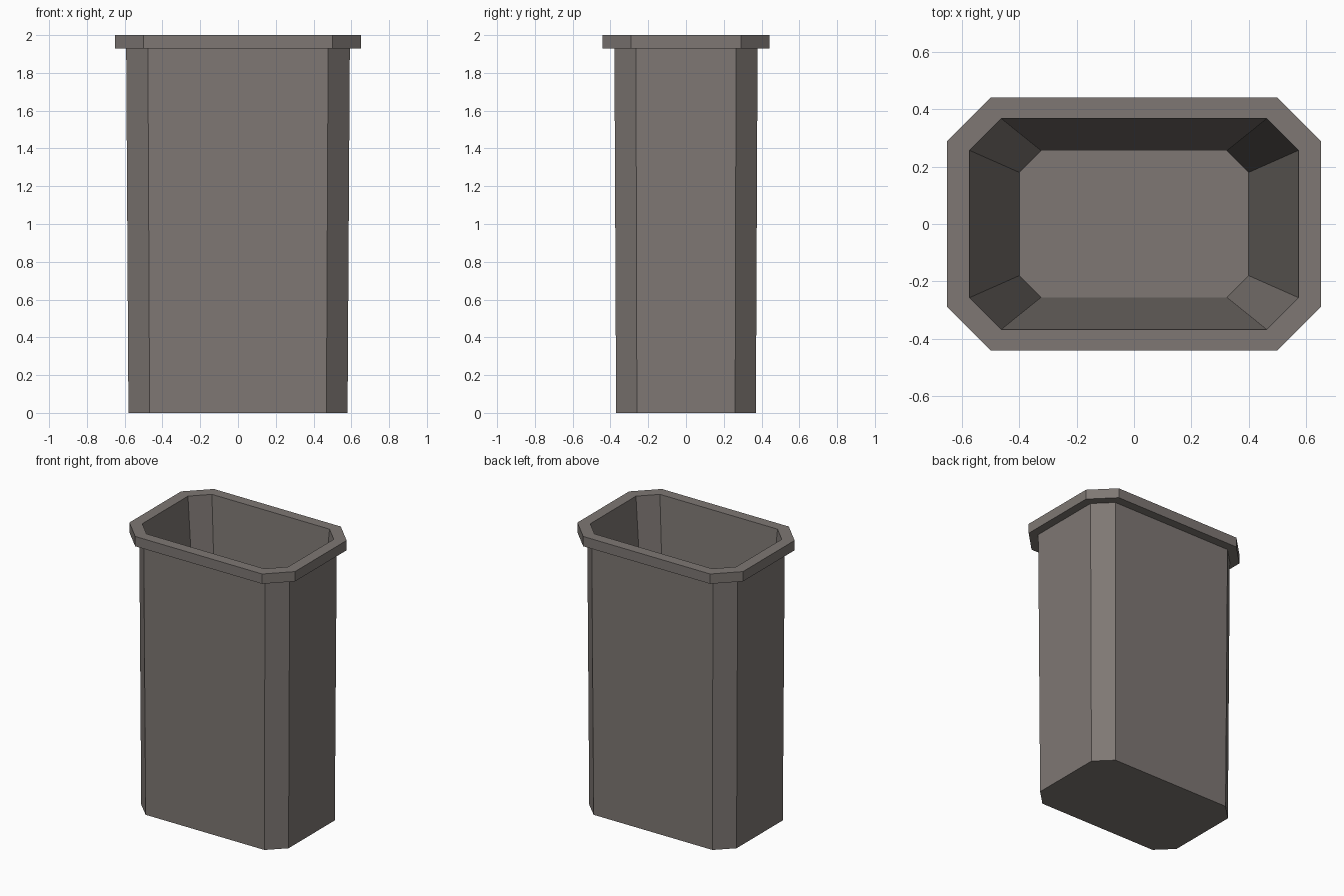
import bpy, bmesh

if "Cube" in bpy.data.objects:
    bpy.data.objects.remove(bpy.data.objects["Cube"])

# One flat warm grey for the whole bin
grey = bpy.data.materials.new("warm_grey")
grey.diffuse_color = (0.21, 0.187, 0.174, 1)
grey.use_nodes = True
grey.node_tree.nodes["Principled BSDF"].inputs["Base Color"].default_value = grey.diffuse_color


def ring(bm, hx, hy, cx, cy, z):
    """Rectangle with cut corners: half sizes hx, hy; flats end at cx, cy."""
    pts = [(cx, -hy), (hx, -cy), (hx, cy), (cx, hy),
           (-cx, hy), (-hx, cy), (-hx, -cy), (-cx, -hy)]
    return [bm.verts.new((x, y, z)) for x, y in pts]


# Profile from outer base, up over the rim and down to the inner floor
profile = [
    (0.58, 0.37, 0.468, 0.26, 0.0),     # outer base
    (0.592, 0.379, 0.477, 0.265, 1.93),  # wall under rim
    (0.652, 0.442, 0.50, 0.29, 1.93),   # rim underside
    (0.652, 0.442, 0.50, 0.29, 2.0),    # rim top
    (0.574, 0.368, 0.463, 0.257, 2.0),  # mouth
    (0.40, 0.256, 0.324, 0.18, 0.05),   # inner floor
]
bm = bmesh.new()
rings = [ring(bm, *p) for p in profile]
for a, b in zip(rings, rings[1:]):
    for i in range(8):
        j = (i + 1) % 8
        bm.faces.new((a[i], a[j], b[j], b[i]))
bm.faces.new(rings[0][::-1])
bm.faces.new(rings[-1])
bmesh.ops.recalc_face_normals(bm, faces=bm.faces)

mesh = bpy.data.meshes.new("bin_body")
bm.to_mesh(mesh)
bm.free()
mesh.materials.append(grey)
body = bpy.data.objects.new("bin_body", mesh)
bpy.context.collection.objects.link(body)
